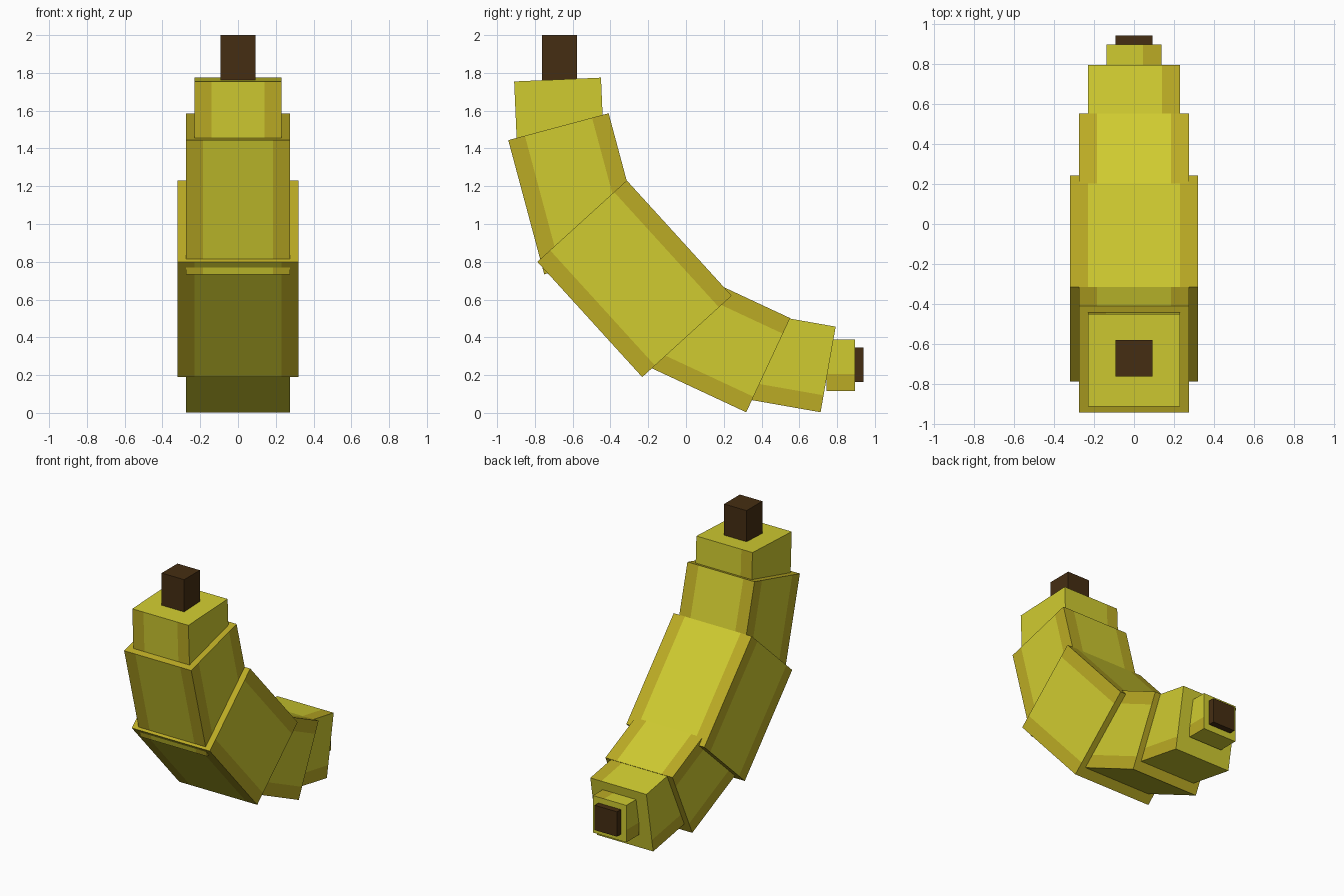
import bpy, bmesh
from math import radians, sin, cos
from mathutils import Vector, Matrix

cube = bpy.data.objects.get("Cube")
if cube:
    bpy.data.objects.remove(cube, do_unlink=True)


def material(name, rgb):
    m = bpy.data.materials.new(name)
    m.use_nodes = True
    m.diffuse_color = (*rgb, 1)
    m.node_tree.nodes["Principled BSDF"].inputs["Base Color"].default_value = (*rgb, 1)
    return m


yellow = material("peel yellow", (0.63, 0.60, 0.03))
ochre = material("edge ochre", (0.50, 0.41, 0.018))
brown = material("stem brown", (0.06, 0.027, 0.006))
STRIPE = 0.091


# Stripe rules: n is the face normal, sx and sy tell which border the face lies on
def full_rule(n, sx, sy):
    if abs(n.x) > 0.5:
        return sy != 0
    if abs(n.y) > 0.5:
        return sx != 0
    return sx != 0 or sy != 0


def lower_rule(n, sx, sy):
    return n.y > -0.5 and full_rule(n, sx, sy)


def top_rule(n, sx, sy):
    if n.y < -0.5:
        return sx != 0
    return n.y > 0.5 and sx < 0


def tail_rule(n, sx, sy):
    if abs(n.x) > 0.5:
        return sy < 0
    return n.y > 0.5 and sx > 0


def segment(name, half, length, end, tilt, rule=None):
    """Square bar rising from its lower end (y, z), tilted forward."""
    bm = bmesh.new()
    bmesh.ops.create_cube(bm, size=1, matrix=Matrix.Diagonal((2 * half, 2 * half, length, 1)))
    if rule:
        inner = half - STRIPE
        for axis in (Vector((1, 0, 0)), Vector((0, 1, 0))):
            for s in (-inner, inner):
                bmesh.ops.bisect_plane(bm, geom=bm.verts[:] + bm.edges[:] + bm.faces[:],
                                       plane_co=axis * s, plane_no=axis)
        bm.normal_update()
        for f in bm.faces:
            c = f.calc_center_median()
            sx = (c.x > inner) - (c.x < -inner)
            sy = (c.y > inner) - (c.y < -inner)
            f.material_index = int(rule(f.normal, sx, sy))
    mesh = bpy.data.meshes.new(name)
    bm.to_mesh(mesh)
    bm.free()
    for m in ((yellow, ochre) if rule else (brown,)):
        mesh.materials.append(m)
    ob = bpy.data.objects.new(name, mesh)
    a = radians(tilt)
    ob.location = (0, end[0] - sin(a) * length / 2, end[1] + cos(a) * length / 2)
    ob.rotation_euler.x = a
    bpy.context.collection.objects.link(ob)


# Curved body, from stem to tail
segment("stem", 0.092, 0.26, (-0.67, 1.74), 0)
segment("neck", 0.23, 0.32, (-0.666, 1.445), 2.5, top_rule)
segment("upper_body", 0.275, 0.735, (-0.485, 0.805), 15, full_rule)
segment("middle_body", 0.32, 0.825, (0.005, 0.405), 42.3, full_rule)
segment("lower_body", 0.275, 0.55, (0.435, 0.2525), 65, lower_rule)
segment("tail", 0.23, 0.46, (0.7525, 0.23), 80, tail_rule)
segment("tail_end", 0.137, 0.15, (0.895, 0.2525), 90, tail_rule)
segment("tail_tip", 0.092, 0.06, (0.94, 0.255), 90)
